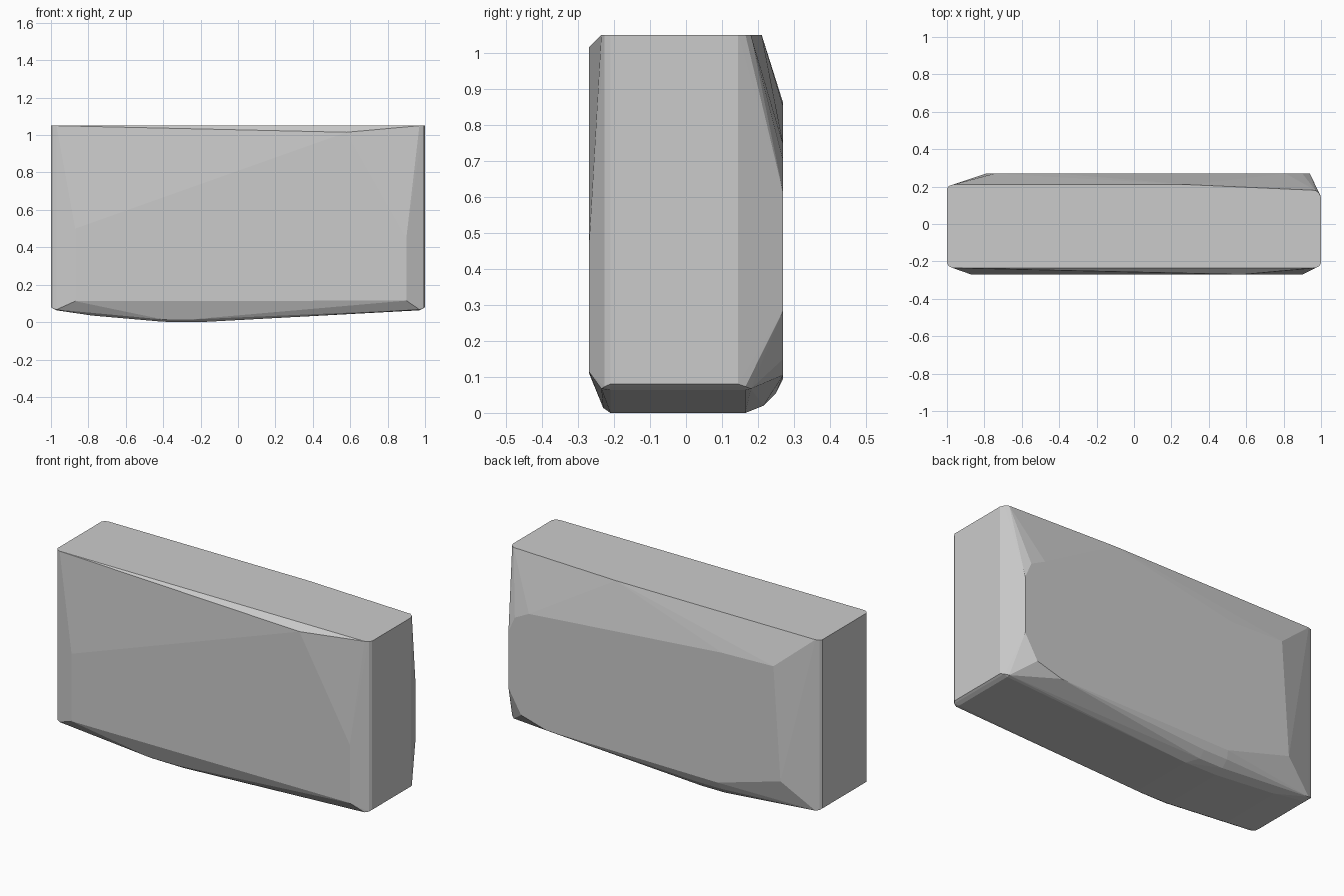
import bpy, bmesh, math

if "Cube" in bpy.data.objects:
    bpy.data.objects.remove(bpy.data.objects["Cube"])

pts = []

# Front flat panel outline (x, z)
front = [(-.87, .112), (.9, .115), (.9, .45), (.58, 1.015), (-.87, .5)]
pts += [(x, -.27, z) for x, z in front]

# Back flat panel outline (x, z)
back = [(-.745, .86), (-.79, .21), (-.39, .096), (.7, .105), (.86, .15),
        (.94, .285), (.94, .61), (.9, .70), (.81, .745), (-.42, .85)]
pts += [(x, .27, z) for x, z in back]

# End faces with softened vertical corners: (x, y), bottom height
ends = [(-1, .19, .08), (-1, -.21, .08), (-.97, .21, .067), (-.97, -.235, .067),
        (1, .145, .08), (1, -.21, .08), (.97, .18, .067), (.97, -.235, .067),
        (-.99, .203, .073), (-.99, -.226, .073), (.99, .165, .073), (.99, -.226, .073)]
for x, y, z in ends:
    pts += [(x, y, z), (x, y, 1.05)]

# Top back edge bends toward the right end
pts.append((.3, .21, 1.05))

# Curved underside: stations (x, z) swept across the depth
for x, z in [(-.78, .035), (-.4, .002), (-.2, 0), (.97, .063), (-.97, .063)]:
    pts += [(x, -.21, z), (x, .165, z)]

# Rounded lower edges
for x in (-.4, -.25):
    pts += [(x, -.23, .014), (x, .215, .02), (x, .25, .055)]

bm = bmesh.new()
for p in pts:
    bm.verts.new(p)
res = bmesh.ops.convex_hull(bm, input=bm.verts[:])
bmesh.ops.delete(bm, geom=[v for v in bm.verts if not v.link_faces], context='VERTS')
bmesh.ops.dissolve_limit(bm, angle_limit=math.radians(.5), verts=bm.verts[:], edges=bm.edges[:])
bmesh.ops.recalc_face_normals(bm, faces=bm.faces[:])
me = bpy.data.meshes.new("stone_block")
bm.to_mesh(me)
bm.free()
bpy.context.collection.objects.link(bpy.data.objects.new("stone_block", me))
